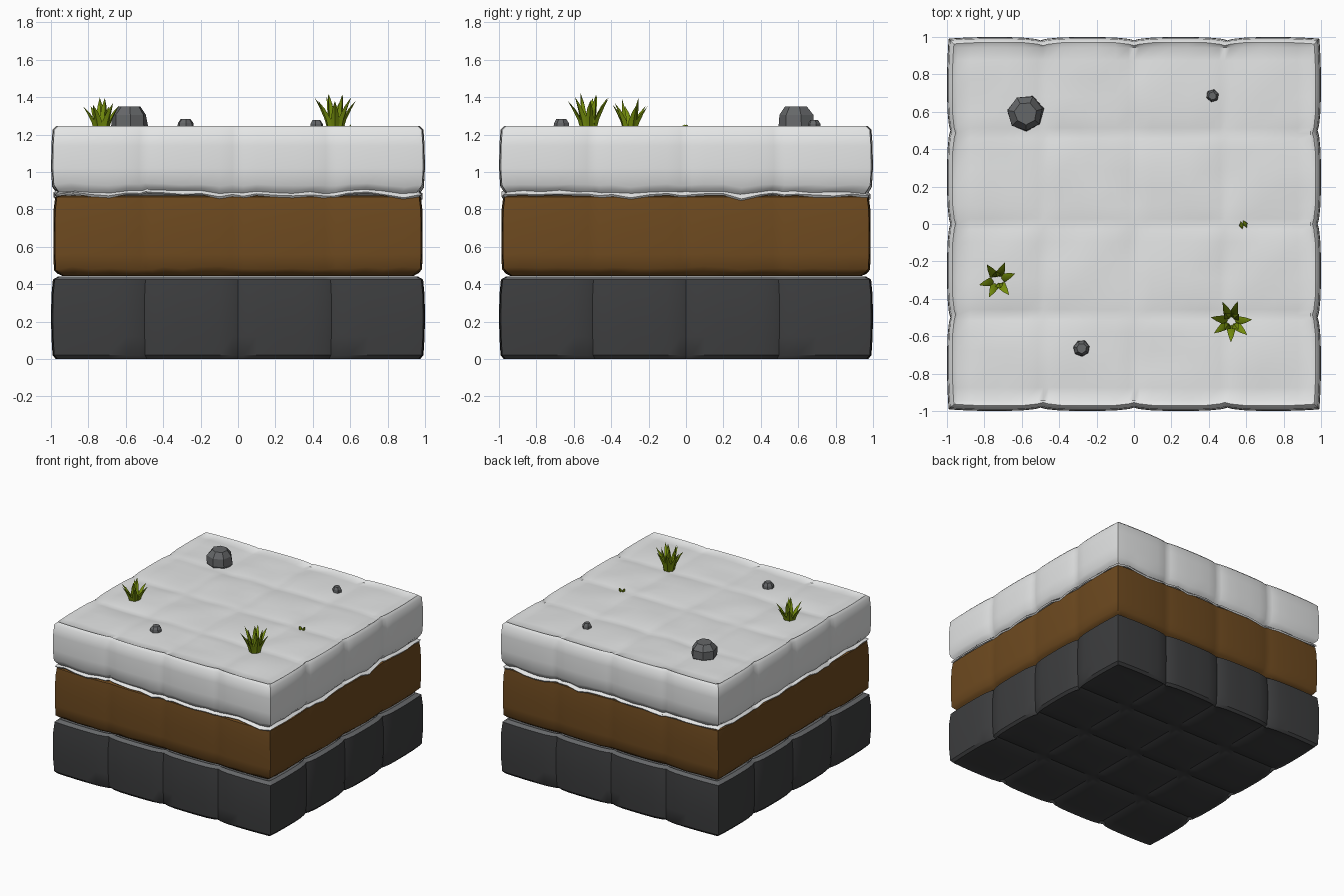
import bpy, bmesh, math, random
from mathutils import Vector, noise

if "Cube" in bpy.data.objects:
    bpy.data.objects.remove(bpy.data.objects["Cube"])

random.seed(4)


def mat(name, r, g, b):
    m = bpy.data.materials.new(name)
    m.diffuse_color = (r, g, b, 1)
    m.use_nodes = True
    m.node_tree.nodes["Principled BSDF"].inputs["Base Color"].default_value = m.diffuse_color
    return m


SNOW = mat("snow white", 0.78, 0.79, 0.79)
DIRT = mat("dirt brown", 0.155, 0.068, 0.014)
STONE = mat("dark stone", 0.047, 0.048, 0.05)
ROCK = mat("rock grey", 0.13, 0.135, 0.14)
GRASS = mat("grass green", 0.19, 0.29, 0.004)


def finish(name, bm, mats, smooth=None):
    bmesh.ops.recalc_face_normals(bm, faces=bm.faces[:])
    me = bpy.data.meshes.new(name)
    bm.to_mesh(me)
    bm.free()
    for m in mats:
        me.materials.append(m)
    ob = bpy.data.objects.new(name, me)
    bpy.context.collection.objects.link(ob)
    if smooth:
        bpy.ops.object.select_all(action='DESELECT')
        ob.select_set(True)
        bpy.context.view_layer.objects.active = ob
        bpy.ops.object.shade_smooth_by_angle(angle=math.radians(smooth))
    return ob


# sample lines across the 4 x 4 block pattern, denser near the seams
C = [-1 + 0.5 * b + o for b in range(4) for o in (0, .03, .1, .2, .3, .4, .47)] + [1.0]
N = len(C) - 1


def seam(t, depth):
    """Depth of the groove between blocks plus soft barrel of each block."""
    d = abs(t - round(t * 2) / 2)
    barrel = 0.008 * (1 - d / 0.25) ** 2
    if abs(t) > 0.8 and d < 0.2 and abs(t) > 0.75:
        return barrel * 1.2
    return barrel + depth * max(0, 1 - d / 0.05)


def slab(name, half, rings, mats, groove, cap_groove, rough, seed, smooth):
    """Square slab: rings of (z, inset, wave) joined by sides, closed by gridded caps."""
    bm = bmesh.new()
    V = {}
    last = len(rings) - 1
    for k, (z, inset, wave) in enumerate(rings):
        for i in range(N + 1):
            for j in range(N + 1):
                ex, ey = i in (0, N), j in (0, N)
                if not (ex or ey) and 0 < k < last:
                    continue
                s = half - inset
                x, y, zz = C[i] * s, C[j] * s, z
                if ex:
                    x -= math.copysign(seam(C[j], groove), x)
                if ey:
                    y -= math.copysign(seam(C[i], groove), y)
                n = noise.noise(Vector((x * 5 + seed, y * 5, seed)))
                n2 = noise.noise(Vector((x * 13, y * 13 + seed, 3.3)))
                zz += wave * (n + 0.7 * n2)
                if not (ex or ey):
                    dip = max(seam(C[i], cap_groove), seam(C[j], cap_groove))
                    dip += rough * (0.5 + n)
                    zz += dip if k == 0 else -dip
                V[i, j, k] = bm.verts.new((x, y, zz))
    edge = ([(i, 0) for i in range(N)] + [(N, j) for j in range(N)]
            + [(i, N) for i in range(N, 0, -1)] + [(0, j) for j in range(N, 0, -1)])
    for k in range(last):
        for a, b in zip(edge, edge[1:] + edge[:1]):
            bm.faces.new([V[(*a, k)], V[(*b, k)], V[(*b, k + 1)], V[(*a, k + 1)]])
    for k in (0, last):
        for i in range(N):
            for j in range(N):
                bm.faces.new([V[i, j, k], V[i + 1, j, k], V[i + 1, j + 1, k], V[i, j + 1, k]])
    bmesh.ops.recalc_face_normals(bm, faces=bm.faces[:])
    if len(mats) > 1:  # upward faces take the second colour
        for f in bm.faces:
            f.material_index = int(f.normal.z > 0.6)
    return finish(name, bm, mats, smooth)


# three ground layers
slab("stone_layer", 1.0, [(0, .025, 0), (.02, .008, 0), (.12, .002, 0), (.22, 0, 0),
                          (.34, .002, 0), (.425, .01, 0), (.442, .04, 0)],
     [STONE, ROCK], 0.018, 0.018, 0.0, 1.0, 35)
slab("dirt_layer", 0.988, [(.443, .05, 0), (.462, .022, .01), (.485, .004, .015), (.56, 0, 0),
                           (.68, 0, 0), (.80, .002, 0), (.865, .01, 0), (.875, .035, 0)],
     [DIRT], 0.004, 0.004, 0.0, 5.0, 45)
slab("snow_layer", 1.0, [(.868, .02, .03), (.878, .012, .03), (.892, .034, .02), (.905, .022, .02),
                         (.93, .006, .02), (1.02, 0, 0), (1.14, .002, 0),
                         (1.225, .008, 0), (1.245, .028, 0)],
     [SNOW], 0.010, 0.004, 0.012, 9.0, 45)


# faceted rocks half sunk in the snow
def rock(name, x, y, r, z0, h, sides):
    bm = bmesh.new()
    prev = None
    for fr, fz in ((.75, 0), (1, .3), (.95, .7), (.6, 1)):
        ring = []
        for i in range(sides):
            a = math.tau * (i + 0.3) / sides
            q = r * fr * random.uniform(.93, 1.05)
            ring.append(bm.verts.new((x + q * math.cos(a), y + q * math.sin(a), z0 + h * fz)))
        if prev:
            for i in range(sides):
                j = (i + 1) % sides
                bm.faces.new([prev[i], prev[j], ring[j], ring[i]])
        else:
            bm.faces.new(ring[::-1])
        prev = ring
    bm.faces.new(prev)
    finish(name, bm, [ROCK])


rock("large_rock", -0.58, 0.59, 0.10, 1.20, 0.15, 7)
rock("front_pebble", -0.28, -0.665, 0.045, 1.21, 0.073, 7)
rock("back_pebble", 0.42, 0.685, 0.036, 1.21, 0.067, 6)


# grass tufts made of curved three-sided blades
def tuft(name, x, y, spread, height, rows):
    bm = bmesh.new()
    for count, lean, tall, turn in rows:
        for b in range(count):
            a = math.tau * (b + turn) / count + random.uniform(-.15, .15)
            out, side = Vector((math.cos(a), math.sin(a), 0)), Vector((-math.sin(a), math.cos(a), 0))
            h = height * tall * random.uniform(.85, 1)
            prev = None
            for t, w in ((0, .020), (.4, .023), (.75, .014)):
                c = Vector((x, y, 1.21)) + out * spread * (.22 + lean * t ** 1.7)
                c.z += (h + .03) * t
                ring = [bm.verts.new(c + side * w), bm.verts.new(c + out * w * .7),
                        bm.verts.new(c - side * w), bm.verts.new(c - out * w * .4)]
                if prev:
                    for i in range(4):
                        j = (i + 1) % 4
                        bm.faces.new([prev[i], prev[j], ring[j], ring[i]])
                prev = ring
            tip = bm.verts.new(Vector((x, y, 1.24 + h)) + out * spread * (.22 + lean))
            for i in range(4):
                bm.faces.new([prev[i], prev[(i + 1) % 4], tip])
    finish(name, bm, [GRASS], 40)


tuft("right_grass", 0.52, -0.52, 0.11, 0.20, [(7, .8, .8, .25), (4, .3, 1, .5)])
tuft("left_grass", -0.73, -0.30, 0.10, 0.17, [(6, .8, .75, .2), (2, .25, 1, .6)])
tuft("grass_sprout", 0.585, -0.005, 0.02, 0.03, [(2, .8, .5, .1)])
